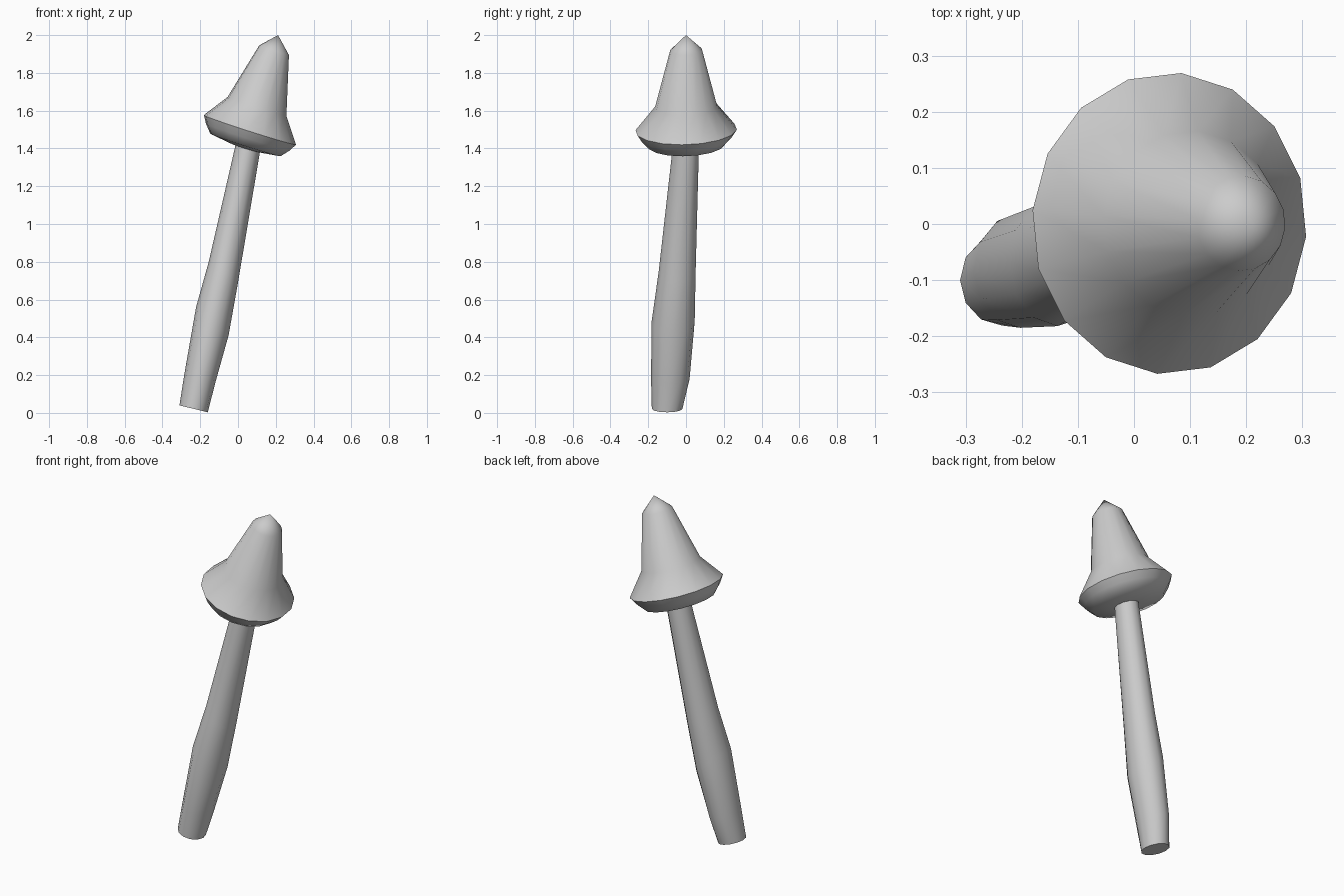
import bpy, bmesh, math
from mathutils import Vector

if "Cube" in bpy.data.objects:
    bpy.data.objects.remove(bpy.data.objects["Cube"])


def loft(name, rings, sides, phase=0.0, tip=None, base_tip=None):
    """Skin a stack of rings, each given as (centre, half-axis u, half-axis v)."""
    bm = bmesh.new()
    loops = []
    for c, u, v in rings:
        loops.append([bm.verts.new(c + u * math.cos(phase + math.tau * i / sides)
                                   + v * math.sin(phase + math.tau * i / sides))
                      for i in range(sides)])
    for a, b in zip(loops, loops[1:]):
        for i in range(sides):
            j = (i + 1) % sides
            bm.faces.new((a[i], a[j], b[j], b[i]))
    for loop, point in ((loops[0], base_tip), (loops[-1], tip)):
        if point is None:
            bm.faces.new(loop)
        else:
            p = bm.verts.new(point)
            for i in range(sides):
                bm.faces.new((loop[i], loop[(i + 1) % sides], p))
    bmesh.ops.recalc_face_normals(bm, faces=bm.faces)
    mesh = bpy.data.meshes.new(name)
    bm.to_mesh(mesh)
    bm.free()
    obj = bpy.data.objects.new(name, mesh)
    bpy.context.collection.objects.link(obj)
    bpy.ops.object.select_all(action='DESELECT')
    bpy.context.view_layer.objects.active = obj
    obj.select_set(True)
    bpy.ops.object.shade_smooth_by_angle(angle=math.radians(45))
    return obj


# Stem: left and right edge (x, z) of each slanted ring, then centre y and y radius
stem_rings = []
for xl, zl, xr, zr, y, r in [
    (-0.31, 0.04, -0.16, 0.003, -0.10, 0.081),
    (-0.285, 0.20, -0.12, 0.16, -0.083, 0.102),
    (-0.222, 0.56, -0.05, 0.41, -0.068, 0.114),
    (-0.155, 0.80, 0.0, 0.69, -0.047, 0.098),
    (-0.015, 1.41, 0.115, 1.375, -0.002, 0.070),
    (0.01, 1.52, 0.135, 1.485, 0.0, 0.068),
]:
    stem_rings.append((Vector(((xl + xr) / 2, y, (zl + zr) / 2)),
                       Vector(((xr - xl) / 2, 0, (zr - zl) / 2)),
                       Vector((0, r, 0))))
loft("stem", stem_rings, 12)

# Cap: bell profile (x radius, y radius, height) around a leaning axis
origin = Vector((0.063, 0.001, 1.498))
axis = Vector((0.29, 0, 0.957)).normalized()
across = Vector((0.952, 0, -0.305))
side = Vector((0, 1, 0.03))
cap_rings = [(origin + axis * h, across * rx, side * ry) for rx, ry, h in [
    (0.07, 0.07, -0.10),
    (0.196, 0.205, -0.083),
    (0.233, 0.244, -0.04),
    (0.257, 0.269, 0.0),
    (0.164, 0.165, 0.13),
    (0.083, 0.085, 0.441),
]]
loft("cap", cap_rings, 16, math.radians(-5),
     tip=Vector((0.212, 0, 2.0)), base_tip=origin - axis * 0.10)
